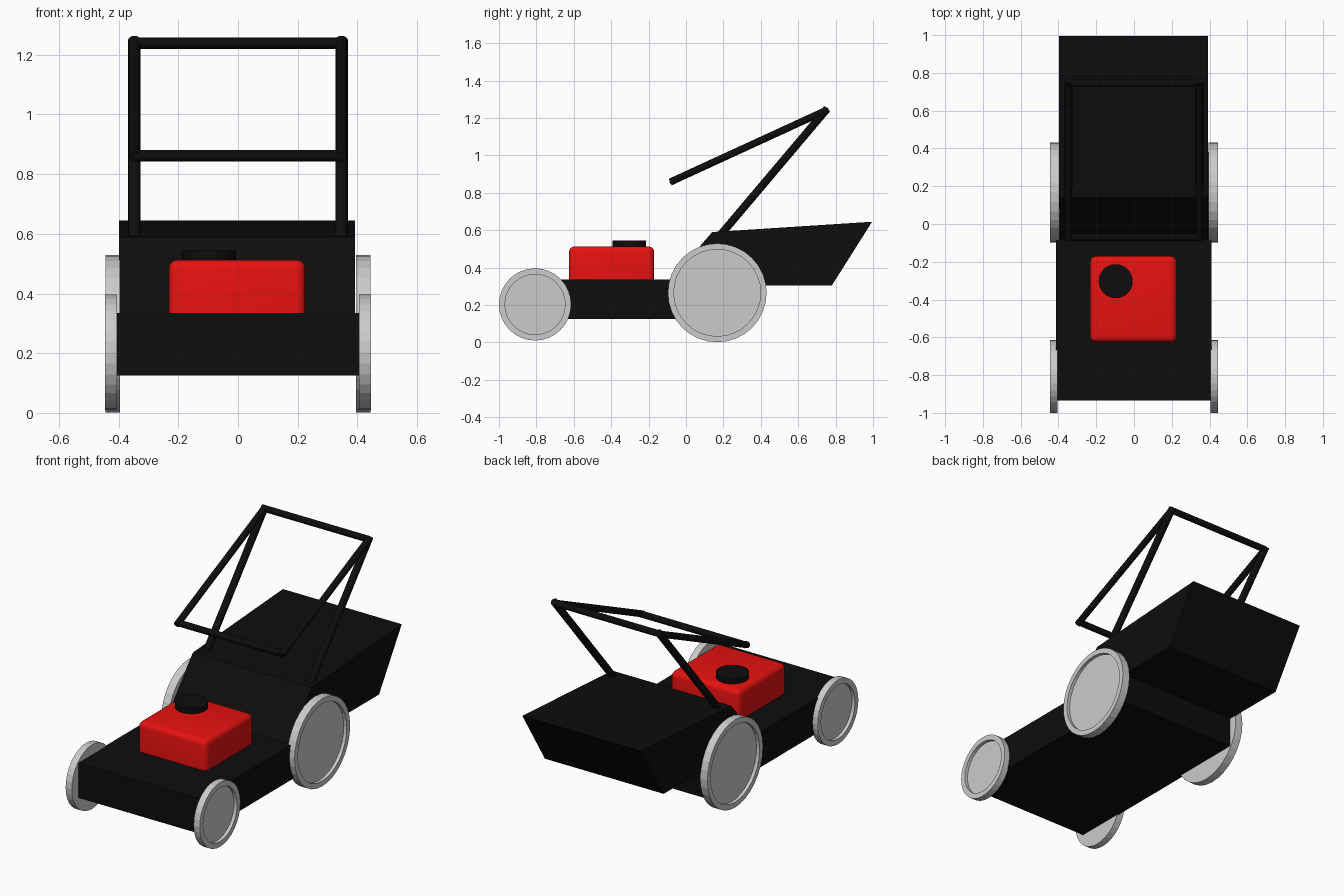
import bpy, bmesh, math
from mathutils import Vector

if "Cube" in bpy.data.objects:
    bpy.data.objects.remove(bpy.data.objects["Cube"])


def material(name, rgb):
    m = bpy.data.materials.new(name)
    m.diffuse_color = (*rgb, 1)
    m.use_nodes = True
    m.node_tree.nodes["Principled BSDF"].inputs["Base Color"].default_value = m.diffuse_color
    return m


BLACK = material("black", (0.004, 0.004, 0.004))
RED = material("red", (0.8, 0.006, 0.005))


def finish(bm, name, mat=None):
    bmesh.ops.recalc_face_normals(bm, faces=bm.faces)
    me = bpy.data.meshes.new(name)
    bm.to_mesh(me)
    bm.free()
    ob = bpy.data.objects.new(name, me)
    bpy.context.collection.objects.link(ob)
    if mat:
        me.materials.append(mat)
    return ob


def smooth(ob, angle=35):
    bpy.ops.object.select_all(action='DESELECT')
    ob.select_set(True)
    bpy.context.view_layer.objects.active = ob
    bpy.ops.object.shade_smooth_by_angle(angle=math.radians(angle))


def extrude_profile(name, pts, x0, x1, mat):
    # side profile in (y, z), extruded across x
    bm = bmesh.new()
    face = bm.faces.new([bm.verts.new((x0, y, z)) for y, z in pts])
    ext = bmesh.ops.extrude_face_region(bm, geom=[face])["geom"]
    verts = [v for v in ext if isinstance(v, bmesh.types.BMVert)]
    bmesh.ops.translate(bm, verts=verts, vec=(x1 - x0, 0, 0))
    # extrusion keeps the starting face, so both ends are closed
    return finish(bm, name, mat)


def tube(name, a, b, r=0.021, sides=16):
    a, b = Vector(a), Vector(b)
    d = b - a
    bm = bmesh.new()
    bmesh.ops.create_cone(bm, cap_ends=True, segments=sides, radius1=r, radius2=r, depth=d.length)
    ob = finish(bm, name, BLACK)
    ob.location = (a + b) / 2
    ob.rotation_euler = d.to_track_quat('Z', 'Y').to_euler()
    smooth(ob)


def wheel(name, y, z, radius, x_in, x_out, rim=0.032, depth=0.02, sides=32):
    # lathe around the x axis: disc with a recessed outer face
    inset = x_out - math.copysign(depth, x_out)
    profile = [(radius, x_in), (radius, x_out), (radius - rim, x_out), (radius - rim, inset)]
    bm = bmesh.new()
    rings = []
    for r, x in profile:
        angles = [math.tau * i / sides for i in range(sides)]
        rings.append([bm.verts.new((x, y + r * math.cos(t), z + r * math.sin(t))) for t in angles])
    for p, q in zip(rings, rings[1:]):
        for i in range(sides):
            j = (i + 1) % sides
            bm.faces.new((p[i], p[j], q[j], q[i]))
    bm.faces.new(rings[0])
    bm.faces.new(rings[-1])
    finish(bm, name)


# Mower deck
extrude_profile("deck", [(-0.935, 0.125), (0.38, 0.125), (0.38, 0.335), (-0.935, 0.335)],
                -0.412, 0.41, BLACK)

# Grass bag with sloped front chute
extrude_profile("grass_bag", [(-0.08, 0.305), (-0.08, 0.335), (0.14, 0.59), (0.995, 0.645),
                              (0.78, 0.305)], -0.398, 0.392, BLACK)

# Engine cover with rounded top and corners
engine = extrude_profile("engine_cover", [(-0.626, 0.325), (-0.17, 0.325), (-0.17, 0.513), (-0.626, 0.513)],
                         -0.232, 0.226, RED)
bm = bmesh.new()
bm.from_mesh(engine.data)
edges = [e for e in bm.edges if max(v.co.z for v in e.verts) > 0.4]
bmesh.ops.bevel(bm, geom=edges, offset=0.03, segments=4, profile=0.5, affect='EDGES')
bm.to_mesh(engine.data)
bm.free()
smooth(engine)

# Round cap on the engine
bm = bmesh.new()
bmesh.ops.create_cone(bm, cap_ends=True, segments=32, radius1=0.09, radius2=0.09, depth=0.06)
cap = finish(bm, "engine_cap", BLACK)
cap.location = (-0.097, -0.303, 0.515)
smooth(cap)

# Wheels and handle side tubes
for side, s in (("left", -1), ("right", 1)):
    wheel(f"front_wheel_{side}", -0.807, 0.203, 0.193, s * 0.405, s * 0.446)
    wheel(f"rear_wheel_{side}", 0.167, 0.265, 0.264, s * 0.395, s * 0.444)
    x = 0.347 * s
    tube(f"handle_leg_{side}", (x, 0.13, 0.51), (x, 0.755, 1.25))
    tube(f"handle_arm_{side}", (x, -0.085, 0.857), (x, 0.755, 1.243), 0.019)

# Handle crossbars
tube("handle_top_bar", (-0.347, 0.745, 1.239), (0.347, 0.745, 1.239), 0.019)
tube("handle_front_bar", (-0.347, -0.07, 0.862), (0.347, -0.07, 0.862), 0.019)
